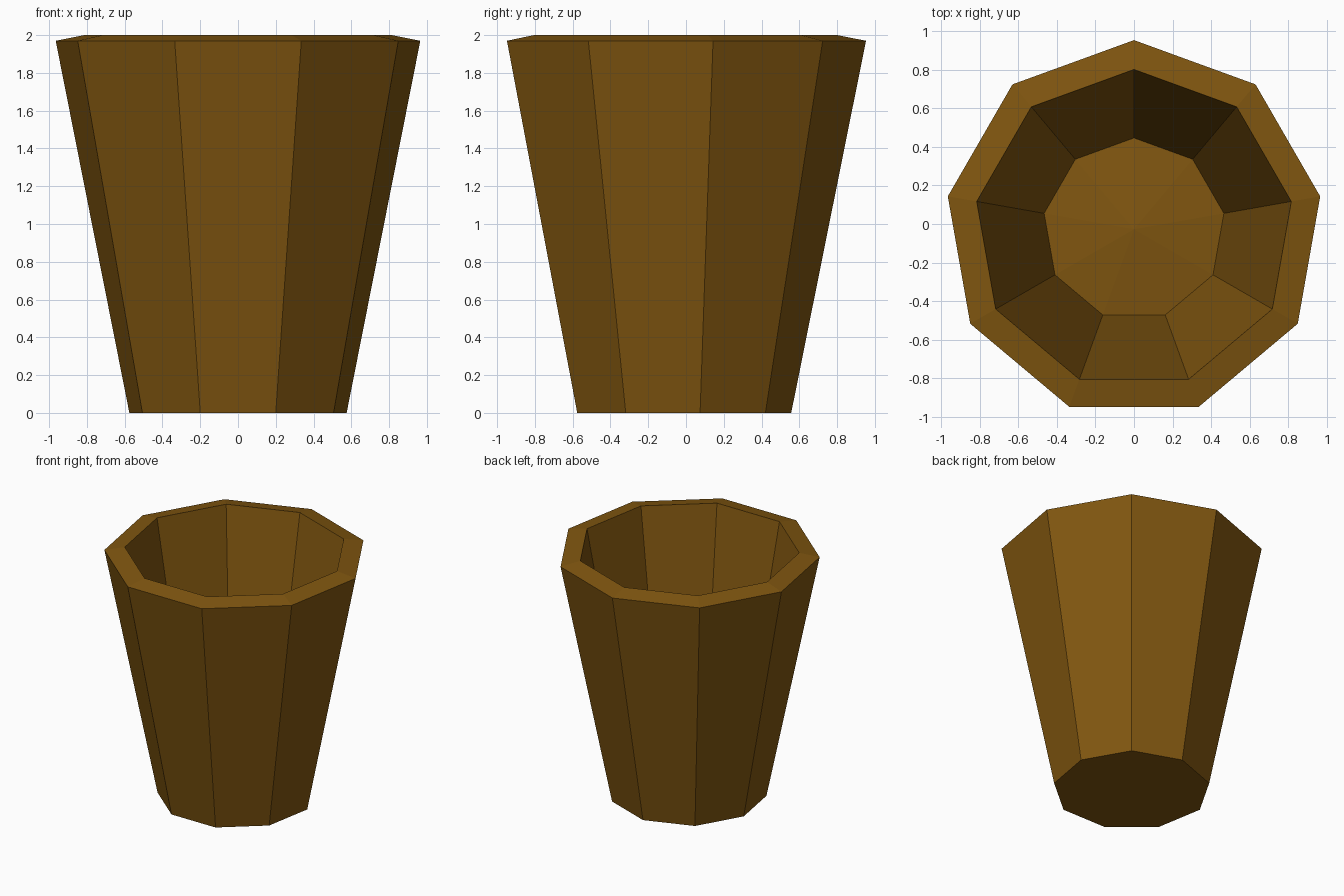
import bpy
import bmesh
import math

default = bpy.data.objects.get("Cube")
if default:
    bpy.data.objects.remove(default, do_unlink=True)

SIDES = 9
CENTRE_Y = -0.027

# Brown colour for the whole cup
brown = bpy.data.materials.new("dark_wood_brown")
brown.use_nodes = True
colour = (0.216, 0.093, 0.005, 1)
brown.diffuse_color = colour
brown.node_tree.nodes["Principled BSDF"].inputs["Base Color"].default_value = colour


def ring(bm, radius, z):
    """Nine-sided ring with one corner pointing to the back."""
    angles = [math.pi / 2 + i * math.tau / SIDES for i in range(SIDES)]
    return [bm.verts.new((radius * math.cos(a), CENTRE_Y + radius * math.sin(a), z))
            for a in angles]


bm = bmesh.new()

# Wall profile: outer foot, outer lip, inner lip, inner floor edge
profile = [(0.584, 0), (0.98, 1.97), (0.828, 2), (0.473, 0.107)]
rings = [ring(bm, r, z) for r, z in profile]
for low, high in zip(rings, rings[1:]):
    for i in range(SIDES):
        j = (i + 1) % SIDES
        bm.faces.new((low[i], low[j], high[j], high[i]))

# Flat underside and slightly raised floor
for edge, z in ((rings[0], 0), (rings[-1], 0.155)):
    hub = bm.verts.new((0, CENTRE_Y, z))
    for i in range(SIDES):
        bm.faces.new((edge[i], edge[(i + 1) % SIDES], hub))

bmesh.ops.recalc_face_normals(bm, faces=bm.faces)
mesh = bpy.data.meshes.new("cup")
bm.to_mesh(mesh)
bm.free()
mesh.materials.append(brown)
cup = bpy.data.objects.new("cup", mesh)
bpy.context.collection.objects.link(cup)
